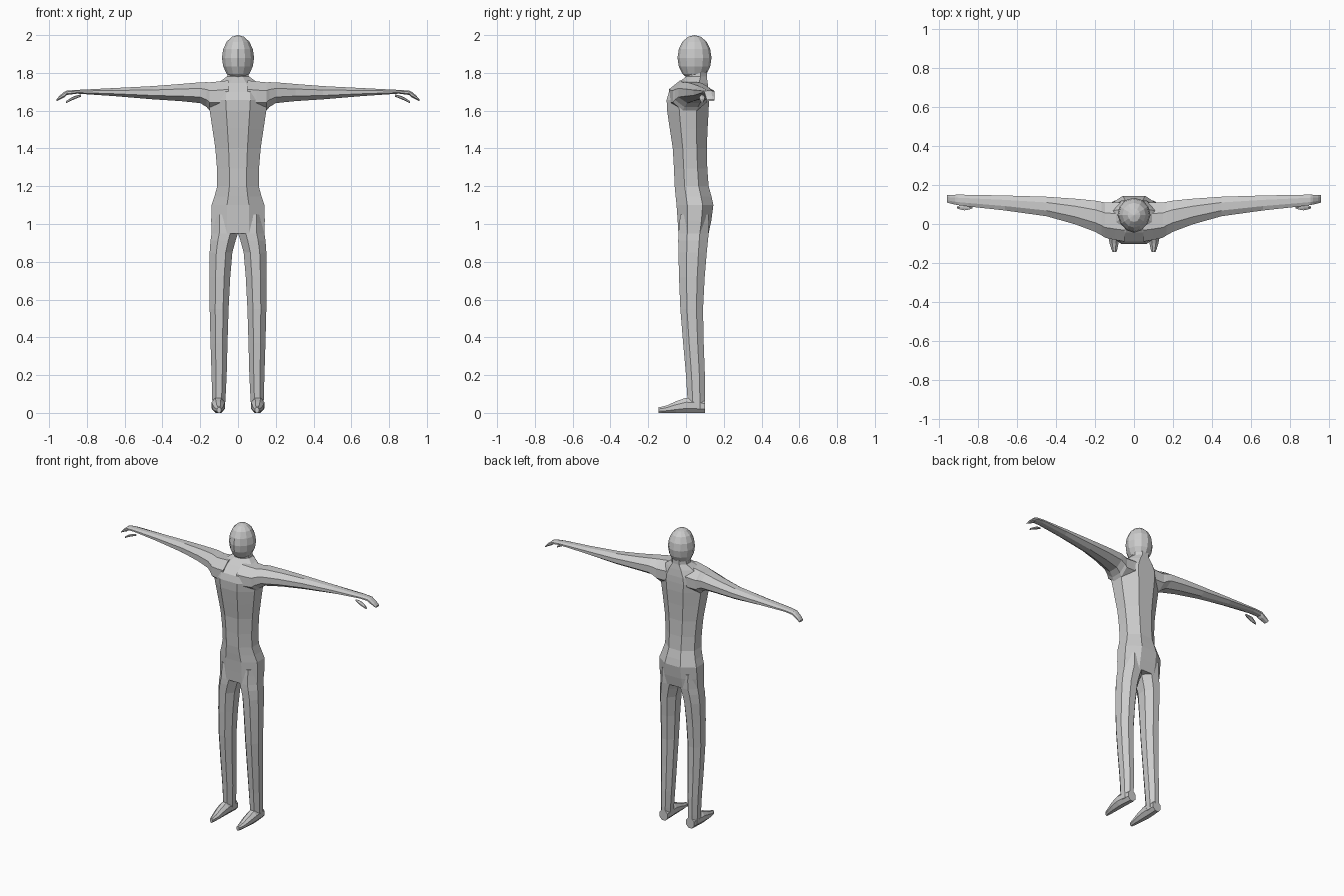
import bpy, bmesh, math
from mathutils import Vector

cube = bpy.data.objects.get("Cube")
if cube:
    bpy.data.objects.remove(cube, do_unlink=True)

# One plain grey for the whole figure
GREY = (.6, .6, .6, 1)
grey = bpy.data.materials.new("plain grey")
grey.use_nodes = True
grey.diffuse_color = GREY
grey.node_tree.nodes["Principled BSDF"].inputs["Base Color"].default_value = GREY


def finish(name, bm, mirror=False):
    """Turn a bmesh into a named flat-shaded part, optionally doubled across x."""
    bmesh.ops.recalc_face_normals(bm, faces=bm.faces)
    mesh = bpy.data.meshes.new(name)
    bm.to_mesh(mesh)
    bm.free()
    mesh.materials.append(grey)
    part = bpy.data.objects.new(name, mesh)
    bpy.context.collection.objects.link(part)
    if mirror:
        modifier = part.modifiers.new("other side", 'MIRROR')
        modifier.use_mirror_merge = False


def add_between(stations):
    """Insert a smoothly curved station halfway between each neighbouring pair."""
    keys = [Vector(station) for station in stations]
    padded = [keys[0]] + keys + [keys[-1]]
    result = []
    for before, start, end, after in zip(padded, padded[1:], padded[2:], padded[3:]):
        middle = (start + end) / 2
        result += [start, middle + (start + end - before - after) / 16]
    return result + [keys[-1]]


def oval(bm, axis, station, sides):
    """Faceted ring that touches the low and high limits of both cross directions."""
    position, low_a, high_a, low_b, high_b = station
    reach = 1 / math.cos(math.pi / sides)
    ring = []
    for side in range(sides):
        angle = math.tau * (side + .5) / sides
        point = [
            (low_a + high_a) / 2 + math.cos(angle) * reach * (high_a - low_a) / 2,
            (low_b + high_b) / 2 + math.sin(angle) * reach * (high_b - low_b) / 2,
        ]
        point.insert("xyz".index(axis), position)
        ring.append(bm.verts.new(point))
    return ring


def loft(name, axis, stations, sides=8, mirror=False):
    """Skin a closed body over (position, low a, high a, low b, high b) stations."""
    bm = bmesh.new()
    rings = [oval(bm, axis, station, sides) for station in add_between(stations)]
    for ring, following in zip(rings, rings[1:]):
        for side in range(sides):
            beside = (side + 1) % sides
            bm.faces.new((ring[side], ring[beside], following[beside], following[side]))
    bm.faces.new(rings[0])
    bm.faces.new(rings[-1])
    finish(name, bm, mirror)


def centred(stations):
    """Expand (height, half width, front, back) to equal left and right limits."""
    return [(height, -half, half, front, back) for height, half, front, back in stations]


# Torso from hips to the base of the neck
loft("torso", "z", centred([
    (.95, .14, -.04, .12),
    (1.1, .14, -.05, .145),
    (1.2, .11, -.06, .12),
    (1.4, .12, -.07, .11),
    (1.6, .15, -.1, .12),
    (1.7, .15, -.09, .12),
    (1.78, .06, 0, .11),
]))

# Neck
loft("neck", "z", centred([(1.74, .06, 0, .11), (1.81, .055, 0, .11)]))

# Egg-shaped head, narrowing towards the face
head = bmesh.new()
bmesh.ops.create_uvsphere(head, u_segments=12, v_segments=8, radius=1)
for vertex in head.verts:
    x, y, z = vertex.co
    narrowing = 1 - .15 * max(0, -y)
    vertex.co = (.085 * x * narrowing, .045 + .09 * y, 1.88 + .12 * z)
finish("head", head)

# Arms sweep back and taper to drooping hands
loft("arm", "x", [
    (.05, -.09, .11, 1.6, 1.76),
    (.15, -.07, .11, 1.6, 1.75),
    (.2, -.04, .12, 1.64, 1.75),
    (.45, .04, .14, 1.66, 1.73),
    (.85, .09, .15, 1.69, 1.71),
    (.92, .1, .15, 1.67, 1.7),
    (.96, .11, .15, 1.65, 1.66),
], mirror=True)

# Thumbs hang free in front of the hands
loft("thumb", "x", [
    (.83, .08, .09, 1.675, 1.685),
    (.87, .07, .1, 1.66, 1.675),
    (.91, .08, .09, 1.64, 1.65),
], sides=6, mirror=True)

# Legs start inside the hips
loft("leg", "z", [
    (1.05, .02, .13, -.03, .12),
    (.95, 0, .14, -.04, .12),
    (.85, .03, .15, -.04, .11),
    (.55, .05, .15, -.03, .09),
    (.2, .06, .14, 0, .1),
    (.02, .07, .135, .01, .1),
], mirror=True)

# Feet point forwards
loft("foot", "y", [
    (.1, .07, .13, 0, .07),
    (0, .07, .14, 0, .08),
    (-.1, .08, .125, 0, .04),
    (-.145, .09, .11, 0, .03),
], mirror=True)
